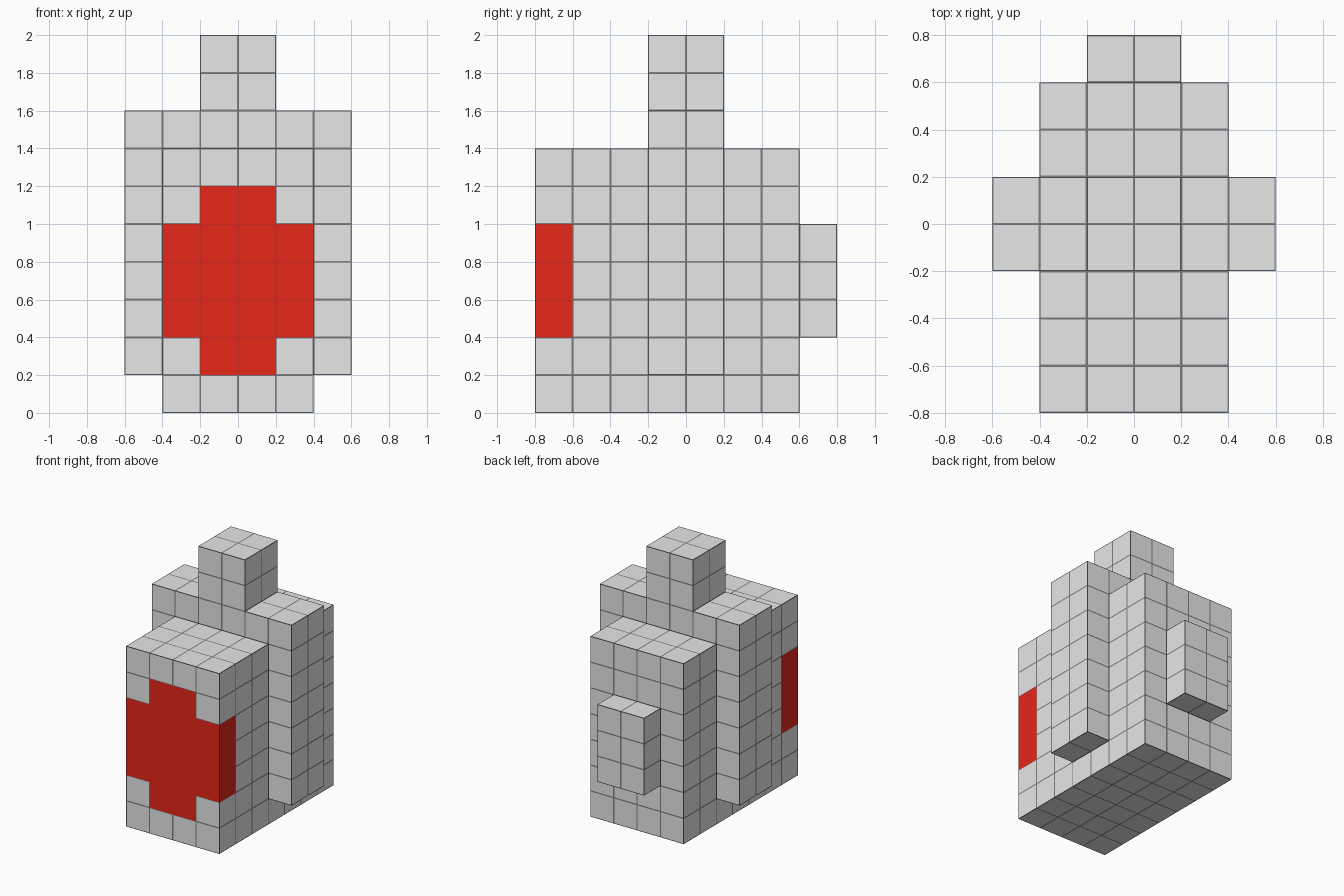
import bpy, bmesh
from mathutils import Vector

if "Cube" in bpy.data.objects:
    bpy.data.objects.remove(bpy.data.objects["Cube"])

CELL = 0.2      # every part is a stack of small cubes of this size
BORDER = 0.007  # thin dark seam around each grey cube face


def make_material(name, color):
    mat = bpy.data.materials.new(name)
    mat.diffuse_color = (*color, 1.0)
    mat.use_nodes = True
    mat.node_tree.nodes["Principled BSDF"].inputs["Base Color"].default_value = mat.diffuse_color
    return mat


GREY = make_material("light grey", (0.8, 0.8, 0.8))
RED = make_material("red", (0.8, 0.02, 0.01))
SEAM = make_material("dark grey", (0.22, 0.22, 0.22))


def box(name, lo, hi, paint=None):
    """Box between two corners, divided into cells; grey cells get a seam border."""
    lo, hi = Vector(lo), Vector(hi)
    bm = bmesh.new()
    bmesh.ops.create_cube(bm, size=1)
    for v in bm.verts:
        v.co = Vector(((lo[i] + hi[i]) / 2 + v.co[i] * (hi[i] - lo[i]) for i in range(3)))
    for axis in range(3):
        normal = Vector((0, 0, 0))
        normal[axis] = 1
        for k in range(1, round((hi[axis] - lo[axis]) / CELL)):
            bmesh.ops.bisect_plane(bm, geom=bm.verts[:] + bm.edges[:] + bm.faces[:],
                                   plane_co=normal * (lo[axis] + k * CELL), plane_no=normal)
    bm.normal_update()
    for f in bm.faces:
        f.material_index = int(bool(paint and paint(f.calc_center_median())))
    grey = [f for f in bm.faces if f.material_index == 0]
    for f in bmesh.ops.inset_individual(bm, faces=grey, thickness=BORDER)["faces"]:
        f.material_index = 2
    mesh = bpy.data.meshes.new(name)
    bm.to_mesh(mesh)
    bm.free()
    for mat in (GREY, RED, SEAM):
        mesh.materials.append(mat)
    obj = bpy.data.objects.new(name, mesh)
    bpy.context.collection.objects.link(obj)
    return obj


def is_red(c):
    """Stepped red patch in the front layer, wrapping onto both sides."""
    wide = 0.4 < c.z < 1.0
    tall = abs(c.x) < 0.2 and 0.2 < c.z < 1.2
    return c.y < -0.6 and (wide or tall)


# Main body with the red front patch
box("body", (-0.4, -0.8, 0), (0.4, 0.6, 1.4), paint=is_red)

# Raised band standing proud of both sides and the top
for name, s in (("right_side_slab", 1), ("left_side_slab", -1)):
    x0, x1 = sorted((0.4 * s, 0.6 * s))
    box(name, (x0, -0.2, 0.2), (x1, 0.2, 1.6))
box("top_slab", (-0.4, -0.2, 1.4), (0.4, 0.2, 1.6))

# Block on top and block at the back
box("top_block", (-0.2, -0.2, 1.6), (0.2, 0.2, 2.0))
box("back_block", (-0.2, 0.6, 0.4), (0.2, 0.8, 1.0))
